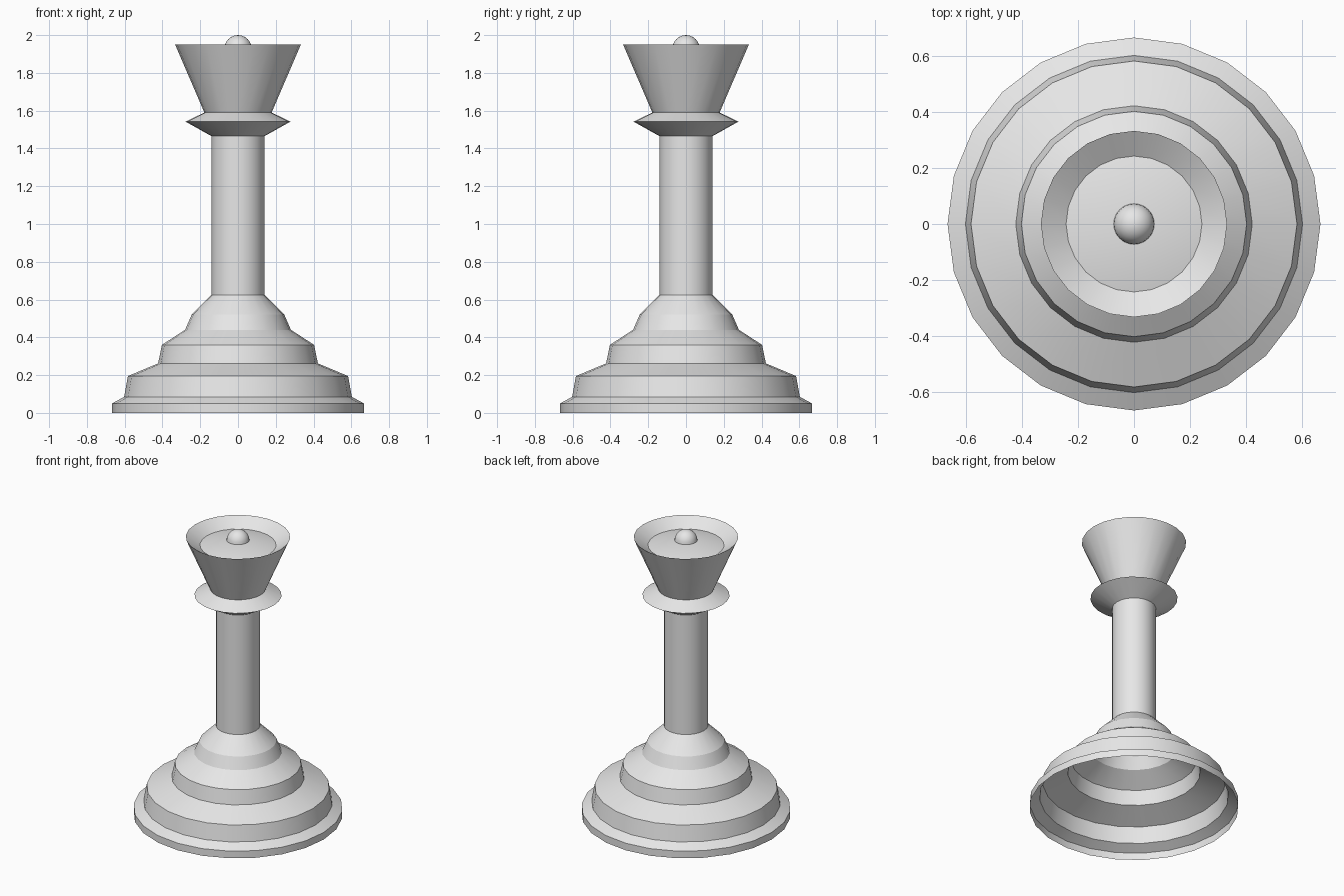
import bpy, bmesh, math

SIDES = 24

if "Cube" in bpy.data.objects:
    bpy.data.objects.remove(bpy.data.objects["Cube"], do_unlink=True)

# Single light grey finish
grey = bpy.data.materials.new("light_grey")
grey.use_nodes = True
colour = (0.8, 0.8, 0.8, 1)
grey.diffuse_color = colour
grey.node_tree.nodes["Principled BSDF"].inputs["Base Color"].default_value = colour


def lathe(name, profile, angle=18):
    """Turn (radius, height) points around z into an open shell."""
    bm = bmesh.new()
    rings = []
    for r, z in profile:
        rings.append([bm.verts.new((r * math.cos(math.tau * i / SIDES),
                                    r * math.sin(math.tau * i / SIDES), z))
                      for i in range(SIDES)])
    for low, high in zip(rings, rings[1:]):
        for i in range(SIDES):
            j = (i + 1) % SIDES
            bm.faces.new((low[i], low[j], high[j], high[i]))
    bmesh.ops.remove_doubles(bm, verts=bm.verts, dist=1e-5)
    mesh = bpy.data.meshes.new(name)
    bm.to_mesh(mesh)
    bm.free()
    mesh.materials.append(grey)
    obj = bpy.data.objects.new(name, mesh)
    bpy.context.collection.objects.link(obj)
    bpy.ops.object.select_all(action="DESELECT")
    obj.select_set(True)
    bpy.context.view_layer.objects.active = obj
    bpy.ops.object.shade_smooth_by_angle(angle=math.radians(angle))
    return obj


# Stepped hollow foot, open underneath
lathe("stepped_base", [(0.667, 0), (0.667, 0.05), (0.603, 0.085), (0.583, 0.195),
                       (0.423, 0.262), (0.403, 0.36), (0.28, 0.44),
                       (0.245, 0.52), (0.14, 0.625)])

# Straight shaft
lathe("column", [(0.14, 0.625), (0.14, 1.465)])

# Sharp-edged neck ring
lathe("collar", [(0.14, 1.465), (0.278, 1.542), (0.178, 1.59)])

# Flared crown with a recessed, gently coned top
lathe("crown", [(0.178, 1.59), (0.333, 1.95), (0.243, 1.893), (0, 1.945)])

# Domed finial
steps = 6
dome = [(0.073 * math.cos(t), 1.927 + 0.073 * math.sin(t))
        for t in (math.pi / 2 * k / steps for k in range(steps + 1))]
lathe("finial", dome, 40)
